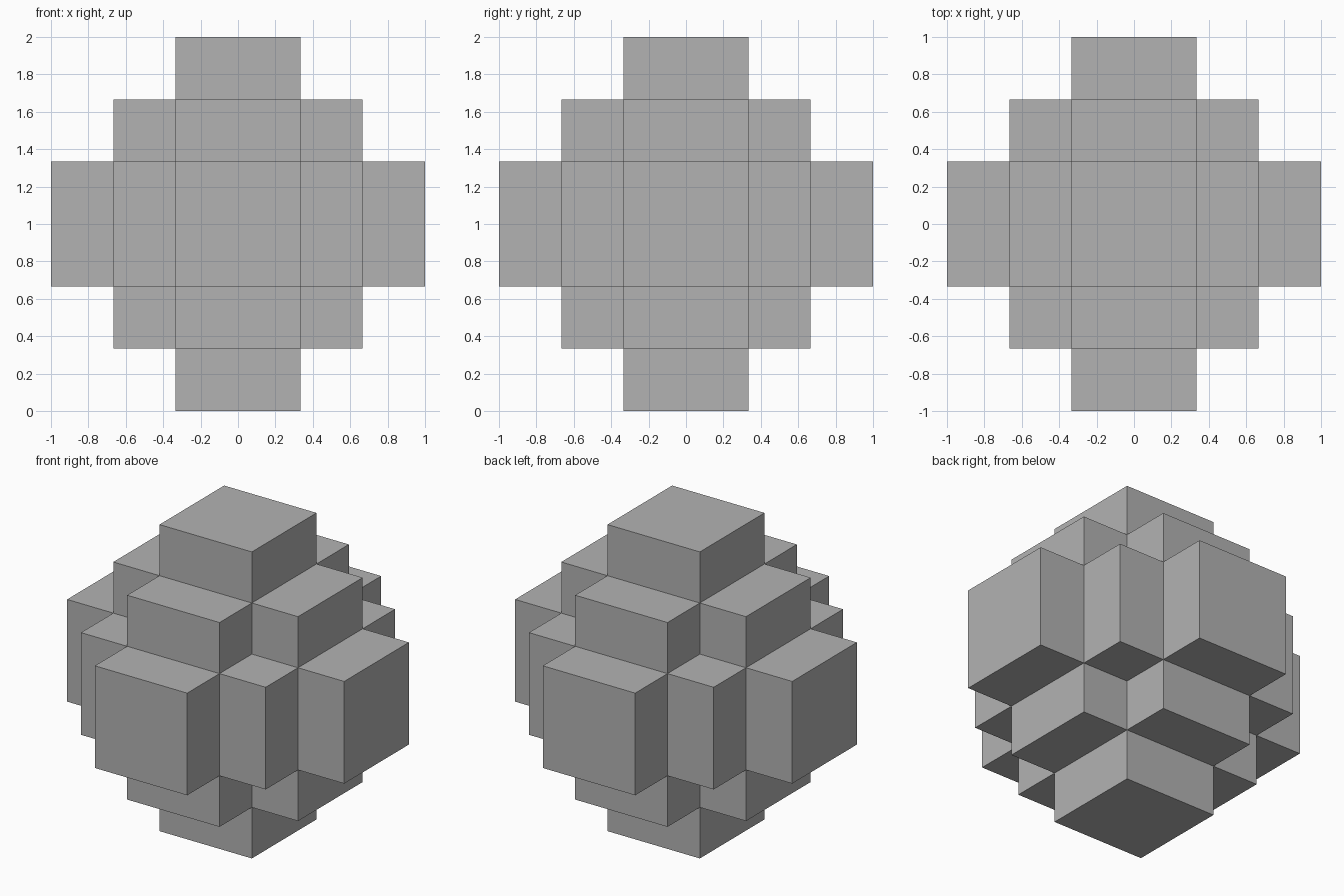
import bpy
import bmesh
from mathutils import Vector

if "Cube" in bpy.data.objects:
    bpy.data.objects.remove(bpy.data.objects["Cube"], do_unlink=True)

# Single plain grey
grey = bpy.data.materials.new("plain_grey")
grey.use_nodes = True
colour = (0.45, 0.45, 0.45, 1)
grey.diffuse_color = colour
grey.node_tree.nodes["Principled BSDF"].inputs["Base Color"].default_value = colour

# Grid planes on every axis: a wide centre cell with two thinner steps each side
STEPS = [n / 3 for n in (-3, -2, -1, 1, 2, 3)]
REACH = 2


def filled(cell):
    """Cells form a stepped octahedron."""
    return sum(abs(c) for c in cell) <= REACH


def corner(cell, offsets):
    x, y, z = (STEPS[c + REACH + o] for c, o in zip(cell, offsets))
    return Vector((x, y, z + 1))


def outer_face(bm, cell, axis, side):
    """Add one outward-facing side of a cell."""
    u, v = (axis + 1) % 3, (axis + 2) % 3
    loop = []
    for a, b in ((0, 0), (1, 0), (1, 1), (0, 1)):
        offsets = [0, 0, 0]
        offsets[axis], offsets[u], offsets[v] = side, a, b
        loop.append(bm.verts.new(corner(cell, offsets)))
    bm.faces.new(loop if side else loop[::-1])


# Closed outer shell: keep only sides that border an empty cell
bm = bmesh.new()
span = range(-REACH, REACH + 1)
for cell in [(i, j, k) for i in span for j in span for k in span]:
    if not filled(cell):
        continue
    for axis in range(3):
        for side in (0, 1):
            neighbour = list(cell)
            neighbour[axis] += 1 if side else -1
            if not filled(neighbour):
                outer_face(bm, cell, axis, side)
bmesh.ops.remove_doubles(bm, verts=bm.verts, dist=0.001)

mesh = bpy.data.meshes.new("stepped_block")
bm.to_mesh(mesh)
bm.free()
mesh.materials.append(grey)
block = bpy.data.objects.new("stepped_block", mesh)
bpy.context.collection.objects.link(block)
